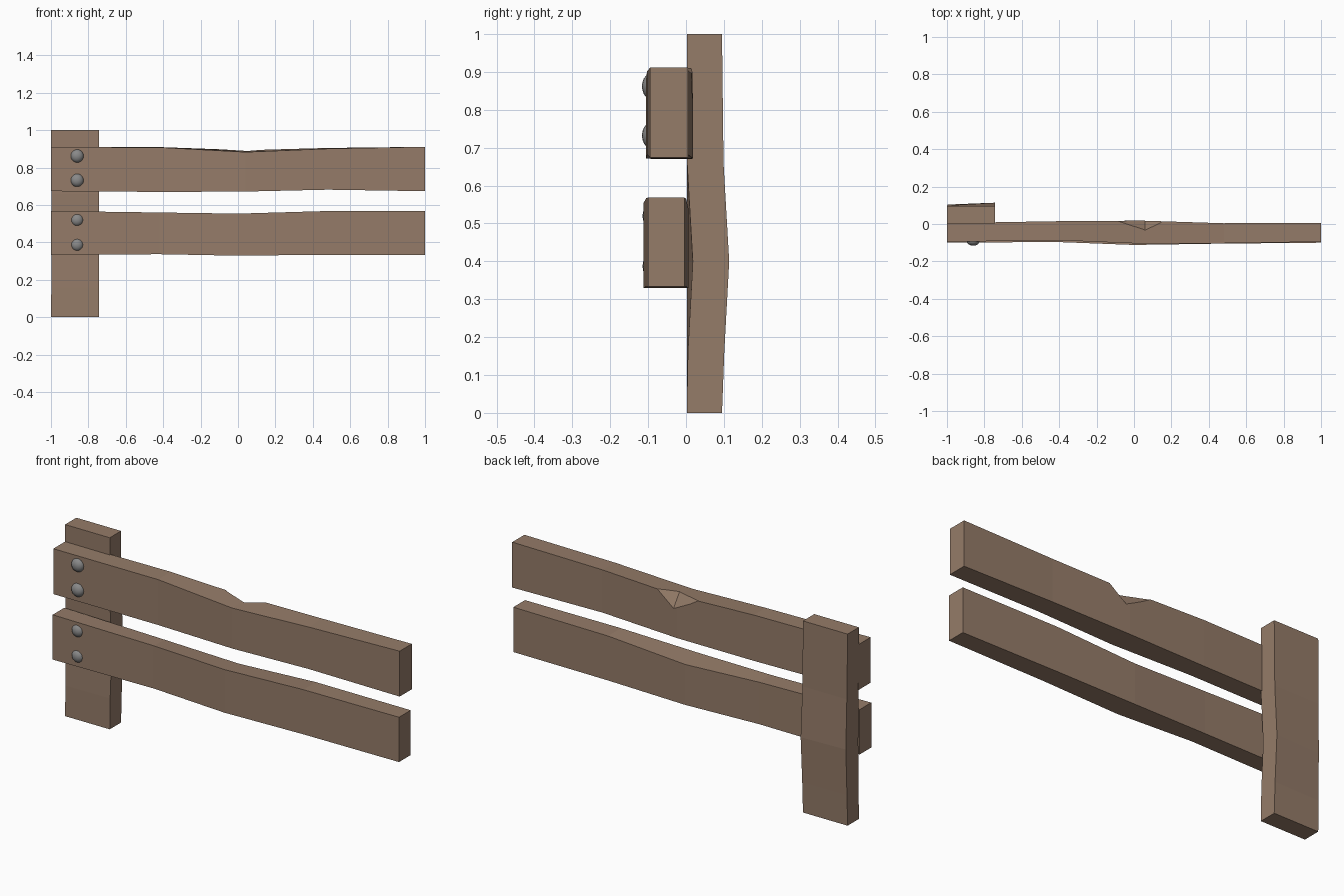
import bpy, bmesh, math
from mathutils import Vector

if "Cube" in bpy.data.objects:
    bpy.data.objects.remove(bpy.data.objects["Cube"])


def material(name, rgb):
    m = bpy.data.materials.new(name)
    m.diffuse_color = (*rgb, 1)
    m.use_nodes = True
    m.node_tree.nodes["Principled BSDF"].inputs["Base Color"].default_value = m.diffuse_color
    return m


wood = material("wood", (0.30, 0.20, 0.14))
metal = material("metal", (0.25, 0.25, 0.25))


def to_object(bm, name, mat=None):
    bmesh.ops.recalc_face_normals(bm, faces=bm.faces)
    me = bpy.data.meshes.new(name)
    bm.to_mesh(me)
    bm.free()
    ob = bpy.data.objects.new(name, me)
    bpy.context.collection.objects.link(ob)
    if mat:
        me.materials.append(mat)
    return ob


def loft(name, rings):
    """Four-sided beam through a series of corner rings, capped at both ends."""
    bm = bmesh.new()
    vs = [[bm.verts.new(p) for p in ring] for ring in rings]
    for a, b in zip(vs, vs[1:]):
        for i in range(4):
            j = (i + 1) % 4
            bm.faces.new((a[i], a[j], b[j], b[i]))
    bm.faces.new(vs[0])
    bm.faces.new(vs[-1])
    return to_object(bm, name, wood)


def rail(name, y0, y1, z0, z1, stations):
    """Station: x, front shift, back shift, bottom shift, front top and back top shift."""
    rings = []
    for x, f, b, d, tf, tb in [(-1, 0, 0, 0, 0, 0), *stations, (1, 0, 0, 0, 0, 0)]:
        rings.append([(x, y0 + f, z0 + d), (x, y1 + b, z0 + d),
                      (x, y1 + b, z1 + tb), (x, y0 + f, z1 + tf)])
    return loft(name, rings)


# Upright post, bowed slightly backwards
post_rings = []
for z, xl, front, back_l, back_r in [(0, -1, .002, .095, .095), (.16, -.998, .005, .098, .101),
                                     (.40, -.996, .018, .104, .114), (.66, -.998, .003, .099, .099),
                                     (1, -1, .002, .095, .095)]:
    post_rings.append([(xl, .002, z), (-.742, front, z), (-.742, back_r, z), (xl, back_l, z)])
loft("post", post_rings)

# Two worn horizontal rails
upper = rail("upper_rail", -.095, .005, .674, .911, [
    (-.40, .008, .010, -.004, -.004, -.002),
    (.04, -.010, .013, -.002, -.028, -.018),
    (.48, -.008, -.001, .008, -.010, -.006)])
rail("lower_rail", -.100, -.004, .334, .568, [
    (-.42, .004, .000, .003, -.008, -.012),
    (.00, -.012, .010, -.005, -.014, -.028),
    (.45, -.005, .004, .000, -.001, -.002)])

# Chip broken out of the upper rail's back edge
bm = bmesh.new()
for p in [(.06, -.037, .895), (.06, .022, .815), (-.09, .015, .90), (.16, .014, .90),
          (.05, .12, .98)]:
    bm.verts.new(p)
bmesh.ops.convex_hull(bm, input=bm.verts)
chip = to_object(bm, "chip_cutter")
chip.hide_render = True
chip.hide_viewport = False
chip.display_type = 'WIRE'
cut = upper.modifiers.new("chip", 'BOOLEAN')
cut.operation = 'DIFFERENCE'
cut.solver = 'EXACT'
cut.object = chip

# Apply the chip and drop the cutter
bpy.context.view_layer.objects.active = upper
upper.select_set(True)
bpy.ops.object.modifier_apply(modifier=cut.name)
bpy.data.objects.remove(chip)

# Domed bolt heads
for i, (z, r) in enumerate([(.862, .035), (.732, .035), (.520, .033), (.387, .033)]):
    bm = bmesh.new()
    bmesh.ops.create_uvsphere(bm, u_segments=16, v_segments=10, radius=r)
    for v in bm.verts:
        v.co = Vector((v.co.x - .86, v.co.y * .75 - .09, v.co.z + z))
    bolt = to_object(bm, f"bolt_{i + 1}", metal)
    for p in bolt.data.polygons:
        p.use_smooth = True
